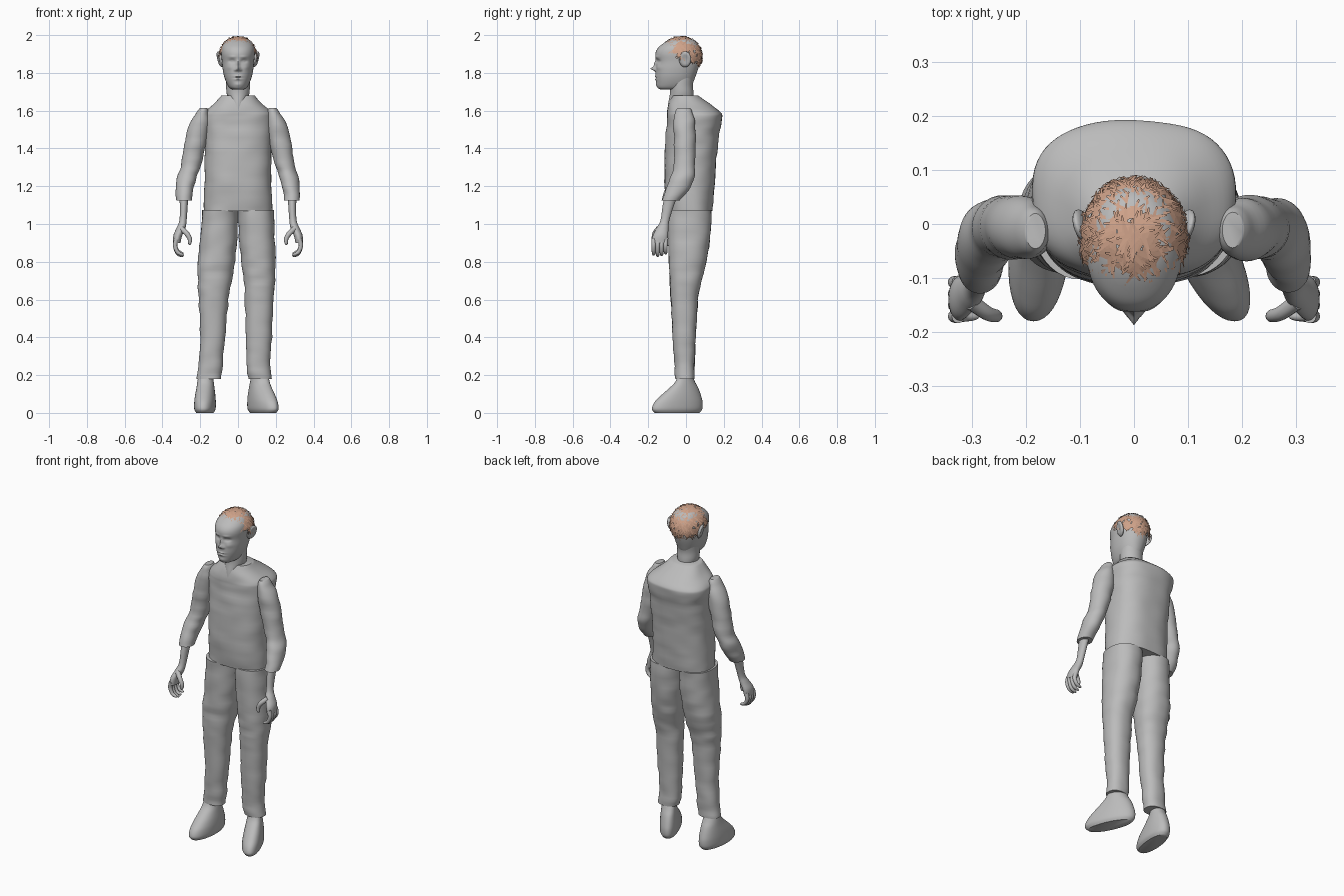
import bpy, bmesh, math, random
from mathutils import Vector, noise

random.seed(4)
if "Cube" in bpy.data.objects:
    bpy.data.objects.remove(bpy.data.objects["Cube"])


def material(name, rgb):
    mat = bpy.data.materials.new(name)
    mat.use_nodes = True
    mat.diffuse_color = (*rgb, 1)
    mat.node_tree.nodes["Principled BSDF"].inputs["Base Color"].default_value = (*rgb, 1)
    return mat


GREY = material("plain grey", (0.5, 0.5, 0.5))
TAN = material("hair tan", (0.62, 0.36, 0.25))


def finish(name, bm, mat, smooth=True):
    bmesh.ops.recalc_face_normals(bm, faces=bm.faces)
    for face in bm.faces:
        face.smooth = smooth
    mesh = bpy.data.meshes.new(name)
    bm.to_mesh(mesh)
    bm.free()
    mesh.materials.append(mat)
    obj = bpy.data.objects.new(name, mesh)
    bpy.context.collection.objects.link(obj)
    if smooth:
        bpy.ops.object.select_all(action="DESELECT")
        obj.select_set(True)
        bpy.context.view_layer.objects.active = obj
        bpy.ops.object.shade_smooth_by_angle(angle=math.radians(50))
    return obj


def refine(rows, steps):
    """Pass a smooth spline through the section rows."""
    out = []
    for i in range(len(rows) - 1):
        a, b, c, d = (rows[min(max(i + k, 0), len(rows) - 1)] for k in (-1, 0, 1, 2))
        for s in range(steps):
            t = s / steps
            out.append([q + t / 2 * (r - p + t * (2 * p - 5 * q + 4 * r - w + t * (3 * (q - r) + w - p)))
                        for p, q, r, w in zip(a, b, c, d)])
    return out + [rows[-1]]


def loft(name, rows, side=1, power=2, shear=0, wrinkle=0, count=40, steps=5, shape=None):
    """Skin horizontal sections given as (z, x min, x max, y min, y max)."""
    bm = bmesh.new()
    rings = []
    for z, xa, xb, ya, yb in refine(rows, steps):
        ring = []
        for k in range(count):
            a = math.tau * k / count
            u, v = (math.copysign(abs(f) ** (2 / power), f) for f in (math.cos(a), math.sin(a)))
            y = (ya + yb) / 2 + v * (yb - ya) / 2
            x = (xa + xb) / 2 + u * (xb - xa) / 2 + shear * (y + 0.045)
            p = Vector((x * side, y, z))
            if wrinkle:
                fold = noise.noise(Vector((p.x * 9, p.y * 9, z * 22)))
                p += Vector((u * side, v, 0)) * fold * wrinkle
            if shape:
                p = shape(p)
            ring.append(bm.verts.new(p))
        rings.append(ring)
    for low, high in zip(rings, rings[1:]):
        for k in range(count):
            n = (k + 1) % count
            bm.faces.new((low[k], low[n], high[n], high[k]))
    bm.faces.new(rings[0])
    bm.faces.new(rings[-1])
    return finish(name, bm, GREY)


def tube(name, points, radius, taper):
    """Rounded digit along a smooth path."""
    bm = bmesh.new()
    path = [Vector(p) for p in refine(points, 5)]
    rings = []
    for i, p in enumerate(path):
        along = (path[min(i + 1, len(path) - 1)] - path[max(i - 1, 0)]).normalized()
        u = along.cross(Vector((0, 1, 0))).normalized()
        v = along.cross(u)
        t = i / (len(path) - 1)
        r = radius * (1 - taper * t) * (1 - t ** 8 * 0.6)
        rings.append([bm.verts.new(p + r * (u * math.cos(a) + v * math.sin(a)))
                      for a in (math.tau * k / 12 for k in range(12))])
    for low, high in zip(rings, rings[1:]):
        for k in range(12):
            bm.faces.new((low[k], low[k - 1], high[k - 1], high[k]))
    bm.faces.new(rings[0])
    bm.faces.new(rings[-1])
    return finish(name, bm, GREY)


def centred(rows):
    return [(z, -w, w, a, b) for z, w, a, b in rows]


# Shirt body with sloping shoulders
loft("shirt_body", centred([
    (1.07, .18, -.1, .14), (1.2, .177, -.113, .15), (1.35, .176, -.113, .163),
    (1.48, .18, -.107, .178), (1.56, .188, -.1, .192), (1.59, .18, -.1, .183),
    (1.63, .135, -.093, .135), (1.68, .088, -.07, .065)]), power=2.5, wrinkle=.005, count=64)

# Neck and throat
loft("neck", centred([(1.59, .03, -.1, .03), (1.64, .045, -.094, .04), (1.69, .06, -.085, .04),
                      (1.74, .063, -.085, .037), (1.8, .065, -.08, .05)]))

# Sculpted features: centre x, centre z, width, height, forward amount
FEATURES = [(.032, 1.862, .016, .009, -.011), (.032, 1.862, .008, .004, .006),
            (.03, 1.885, .02, .006, .004), (0, 1.845, .008, .022, .012),
            (0, 1.822, .011, .01, .024), (.014, 1.815, .006, .006, .009),
            (0, 1.781, .02, .005, .006), (0, 1.774, .024, .002, -.007),
            (0, 1.766, .018, .005, .006), (0, 1.738, .02, .01, .004), (.045, 1.83, .016, .014, .004)]


def face_shape(p):
    if p.y < -.07:
        push = sum(f * math.exp(-((abs(p.x) - x) / w) ** 2 - ((p.z - z) / h) ** 2)
                   for x, z, w, h, f in FEATURES)
        p.y -= push
    return p


# Head
loft("head", centred([
    (1.712, .03, -.135, 0), (1.722, .046, -.15, .02), (1.745, .06, -.156, .036),
    (1.78, .073, -.16, .05), (1.82, .081, -.16, .064), (1.86, .085, -.157, .074),
    (1.9, .089, -.162, .078), (1.93, .087, -.15, .074), (1.955, .076, -.122, .062),
    (1.975, .056, -.088, .04), (1.987, .022, -.05, 0)]), power=2.15, count=96, steps=9, shape=face_shape)

# Ears
for side, label in ((1, "left"), (-1, "right")):
    bm = bmesh.new()
    bmesh.ops.create_uvsphere(bm, u_segments=20, v_segments=12, radius=1)
    for v in bm.verts:
        x, y, z = v.co
        hollow = .008 * max(0, 1 - (y * y + z * z) * 2) if x > 0 else 0
        v.co = (side * (.095 + .014 * x + .01 * z + .008 * y - hollow), -.005 + .032 * y, 1.872 + .042 * z)
    finish(label + "_ear", bm, GREY)


# Hair: a broken net of facets with crossing locks laid over it
CENTRE, SIZE = Vector((0, -.026, 1.888)), Vector((.1, .112, .106))


def scalp(d, lift=1):
    return CENTRE + Vector([a * b * lift for a, b in zip(d, SIZE)])


def in_hair(p):
    return p.z > 1.887 - .5 * (p.y + .03)


bm = bmesh.new()
bmesh.ops.create_icosphere(bm, subdivisions=4, radius=1)
for v in bm.verts:
    v.co = scalp(v.co)
bmesh.ops.delete(bm, geom=[f for f in bm.faces
                           if not in_hair(f.calc_center_median()) or random.random() < .12], context="FACES")
finish("hair_net", bm, TAN, smooth=False)

bm = bmesh.new()
while len(bm.faces) < 420:
    d = Vector([random.gauss(0, 1) for _ in range(3)]).normalized()
    if not in_hair(scalp(d)):
        continue
    side = d.cross(Vector((0, 0, 1))).normalized()
    down = d.cross(side)
    turn = random.choice((-1, 1)) * random.uniform(.4, .9)
    along = down * math.cos(turn) + side * math.sin(turn)
    across = d.cross(along) * .05
    root = d - along * .16
    tip = (d + along * .2).normalized()
    bm.faces.new([bm.verts.new(scalp(q.normalized(), k)) for q, k in (
        (root - across, 1), (root + across, 1), (tip + across * .3, 1.05), (tip - across * .3, 1.05))])
finish("hair_locks", bm, TAN, smooth=False)

for side, label in ((1, "left"), (-1, "right")):
    # Sleeve, bent gently forward at the elbow
    loft(label + "_sleeve", [
        (1.615, .165, .2, -.045, .02), (1.59, .155, .22, -.058, .033), (1.53, .15, .258, -.066, .048),
        (1.42, .168, .284, -.063, .052), (1.31, .198, .302, -.064, .05), (1.25, .218, .32, -.082, .042),
        (1.18, .236, .328, -.11, .012), (1.125, .245, .328, -.128, -.03)], side, wrinkle=.006)
    # Forearm and palm
    loft(label + "_forearm_and_palm", [
        (1.16, .262, .312, -.11, -.04), (1.1, .266, .308, -.123, -.063), (1.02, .272, .31, -.135, -.088),
        (.98, .278, .325, -.155, -.093), (.94, .295, .342, -.175, -.095), (.9, .305, .343, -.18, -.1)], side)
    # Fingers and thumb
    for i, name in enumerate(("little", "ring", "middle", "index")):
        y = -.108 - i * .021
        reach = (0, .008, .012, .006)[i]
        tube(f"{label}_{name}_finger", [(side * x, y, z) for x, z in (
            (.325, .92), (.333, .885), (.318, .855 - reach), (.288, .843 - reach))], .0125, .25)
    tube(label + "_thumb", [(side * x, y, z) for x, y, z in (
        (.3, -.145, .975), (.272, -.165, .95), (.255, -.17, .92), (.257, -.172, .89))], .015, .3)

# Trouser legs, with a slightly uneven stance
DEPTH = [(1.075, -.1, .135), (.93, -.096, .127), (.8, -.09, .108), (.7, -.085, .083),
         (.6, -.08, .063), (.4, -.07, .052), (.25, -.06, .047), (.18, -.055, .045)]
LEGS = (("left", 1, [(.0, .19), (.005, .195), (.018, .2), (.03, .196), (.036, .19), (.04, .178),
                     (.046, .172), (.055, .175)]),
        ("right", -1, [(.0, .19), (.004, .2), (.016, .213), (.033, .213), (.05, .208), (.07, .2),
                       (.082, .21), (.09, .22)]))
for label, side, widths in LEGS:
    loft(label + "_trouser_leg", [(z, xa, xb, ya, yb) for (z, ya, yb), (xa, xb) in zip(DEPTH, widths)],
         side, power=2.25, wrinkle=.006)

# Shoes, the left one turned outward
SHOE = [(.19, .7, -.045, .036), (.16, .78, -.06, .05), (.13, .85, -.09, .066), (.09, .95, -.135, .08),
        (.055, 1, -.168, .088), (.02, .98, -.18, .086), (0, .8, -.165, .07)]
for label, side, middle, half, shear in (("left", 1, .132, .06, -.4), ("right", -1, .175, .056, -.08)):
    loft(label + "_shoe", [(z, middle - w * half, middle + w * half, a, b) for z, w, a, b in SHOE],
         side, power=2.2, shear=shear)
